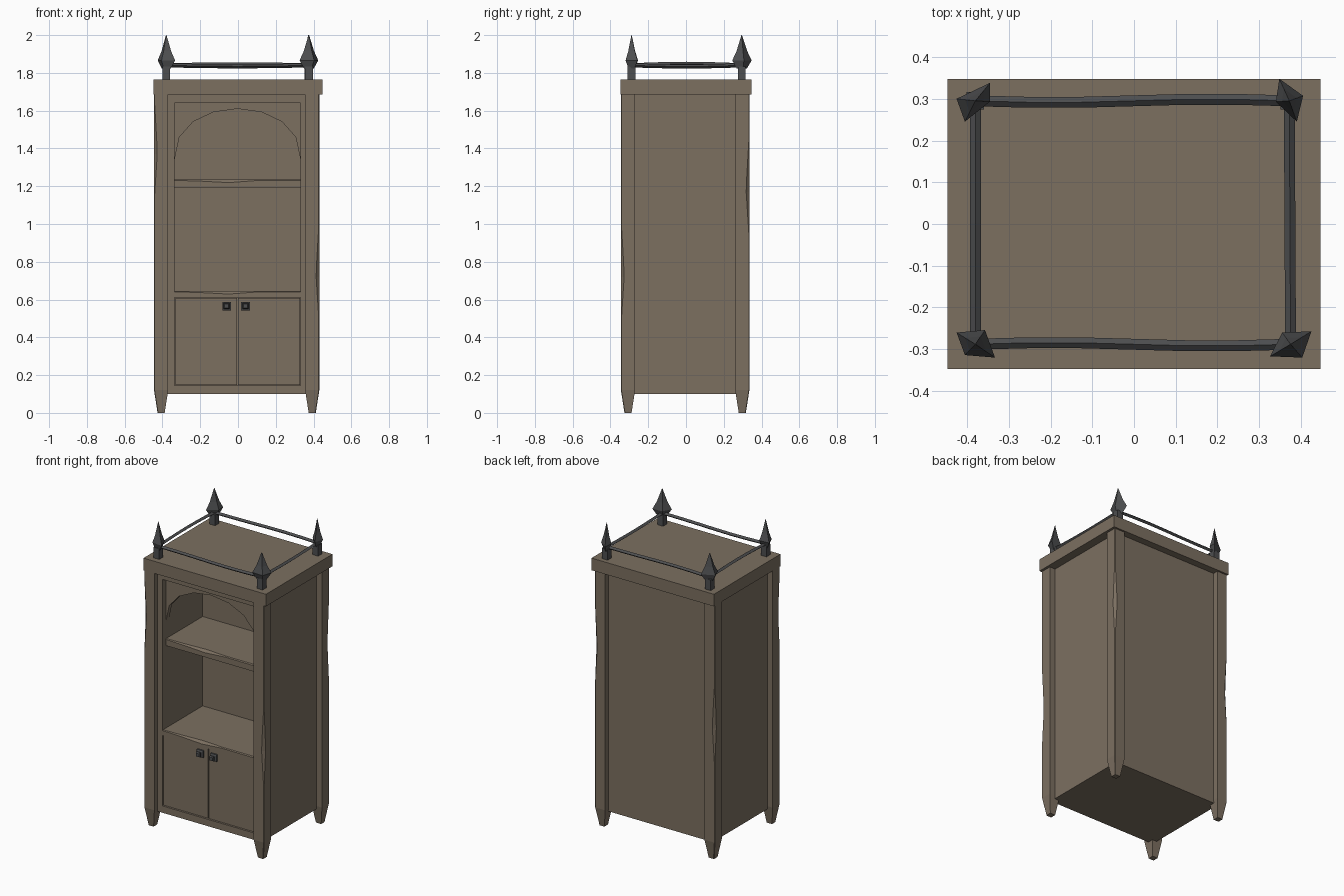
import bpy, bmesh, math
from mathutils import Vector

if "Cube" in bpy.data.objects:
    bpy.data.objects.remove(bpy.data.objects["Cube"])


def material(name, rgb):
    m = bpy.data.materials.new(name)
    m.diffuse_color = (*rgb, 1)
    m.use_nodes = True
    m.node_tree.nodes["Principled BSDF"].inputs["Base Color"].default_value = m.diffuse_color
    return m


WOOD = material("wood", (0.2, 0.16, 0.118))
IRON = material("iron", (0.075, 0.077, 0.08))


def finish(name, bm, mat):
    bmesh.ops.recalc_face_normals(bm, faces=bm.faces)
    me = bpy.data.meshes.new(name)
    bm.to_mesh(me)
    bm.free()
    me.materials.append(mat)
    ob = bpy.data.objects.new(name, me)
    bpy.context.collection.objects.link(ob)
    return ob


def box(name, x, y, z, mat=WOOD):
    bm = bmesh.new()
    bmesh.ops.create_cube(bm, size=1)
    for v in bm.verts:
        v.co = [(a[0] + a[1]) / 2 + c * (a[1] - a[0]) for a, c in zip((x, y, z), v.co)]
    return finish(name, bm, mat)


def loft(name, rings, mat):
    """Skin a list of equally sized point rings and cap both ends."""
    bm = bmesh.new()
    loops = [[bm.verts.new(p) for p in r] for r in rings]
    n = len(loops[0])
    for a, b in zip(loops, loops[1:]):
        for i in range(n):
            j = (i + 1) % n
            bm.faces.new((a[i], a[j], b[j], b[i]))
    bm.faces.new(loops[0])
    bm.faces.new(loops[-1])
    return finish(name, bm, mat)


# Cabinet carcass
box("top_slab", (-0.447, 0.447), (-0.347, 0.347), (1.685, 1.765))
box("left_side", (-0.405, -0.335), (-0.31, 0.30), (0.1, 1.69))
box("right_side", (0.33, 0.39), (-0.31, 0.30), (0.1, 1.69))
box("back_block", (-0.336, 0.331), (0.11, 0.30), (0.1, 1.69))
box("base_rail", (-0.336, 0.331), (-0.31, 0.12), (0.1, 0.145))
box("top_rail", (-0.336, 0.331), (-0.31, 0.12), (1.64, 1.69))
box("cupboard_interior", (-0.336, 0.331), (-0.285, 0.12), (0.14, 0.61))

# Doors with knobs
for side, x0, x1, kx in (("left", -0.332, -0.006, -0.06), ("right", 0.0, 0.327, 0.04)):
    box(side + "_door", (x0, x1), (-0.302, -0.28), (0.148, 0.608))
    rings = [[(kx + r * a, y, 0.565 + r * b) for a, b in ((-1, -1), (1, -1), (1, 1), (-1, 1))]
             for y, r in ((-0.30, 0.023), (-0.312, 0.023), (-0.316, 0.011),
                          (-0.324, 0.011), (-0.328, 0.016), (-0.338, 0.011))]
    loft(side + "_knob", rings, IRON)

# Shelves with a slightly worn front edge
for name, z0, z1, front in (("lower_shelf", 0.61, 0.645, -0.307), ("upper_shelf", 1.19, 1.235, -0.275)):
    rings = []
    for x, w in ((-0.336, 0.004), (-0.2, 0.008), (-0.05, 0.016), (0.1, 0.005), (0.331, 0.006)):
        rings.append([(x, 0.12, z0), (x, 0.12, z1), (x, front + w, z1), (x, front, z1 - w), (x, front, z0)])
    loft(name, rings, WOOD)

# Arched panel at the head of the opening
bm = bmesh.new()
columns = []
for i in range(9):
    t = math.pi * i / 8
    x = -0.0025 - 0.3335 * math.cos(t)
    z = 1.34 + 0.27 * math.sin(t) ** 0.85
    columns.append([bm.verts.new(p) for p in
                    ((x, -0.275, z), (x, -0.275, 1.645), (x, -0.245, 1.645), (x, -0.245, z))])
for a, b in zip(columns, columns[1:]):
    for i in range(4):
        j = (i + 1) % 4
        bm.faces.new((a[i], a[j], b[j], b[i]))
bm.faces.new(columns[0])
bm.faces.new(columns[-1])
finish("arch_panel", bm, WOOD)

# Corner posts with tapered feet and a chipped outer edge
H = 0.0375
for name, cx, cy, sx, sy, chip in (("front_left_post", -0.407, -0.307, -1, -1, 1.4),
                                   ("front_right_post", 0.393, -0.307, 1, -1, 0.75),
                                   ("back_left_post", -0.407, 0.298, -1, 1, 0.9),
                                   ("back_right_post", 0.393, 0.298, 1, 1, 1.2)):
    rings = []
    for z, s, c in ((0, 0.5, 0.003), (0.12, 1, 0.003), (chip - 0.25, 1, 0.003),
                    (chip - 0.03, 1, 0.017), (chip + 0.05, 1, 0.014),
                    (chip + 0.24, 1, 0.003), (1.687, 1, 0.003)):
        h = H * s
        rings.append([(cx + sx * a, cy + sy * b, z) for a, b in
                      ((-h, -h), (h, -h), (h, h - c), (h - c, h), (-h, h))])
    loft(name, rings, WOOD)

# Iron finials: square stem, skewed spear head
finials = {
    "back_left": ((-0.38, 0.295), ((-0.345, 0.338), (-0.425, 0.30), (-0.405, 0.245), (-0.345, 0.293))),
    "back_right": ((0.372, 0.295), ((0.405, 0.307), (0.348, 0.348), (0.34, 0.293), (0.39, 0.245))),
    "front_left": ((-0.38, -0.288), ((-0.357, -0.254), (-0.425, -0.26), (-0.405, -0.314), (-0.333, -0.32))),
    "front_right": ((0.375, -0.288), ((0.425, -0.257), (0.355, -0.26), (0.326, -0.317), (0.403, -0.32))),
}
for name, (c, quad) in finials.items():
    box(name + "_stem", (c[0] - 0.021, c[0] + 0.021), (c[1] - 0.021, c[1] + 0.021), (1.76, 1.835), IRON)
    rings = [[(c[0] + (p[0] - c[0]) * s, c[1] + (p[1] - c[1]) * s, z) for p in quad]
             for z, s in ((1.822, 0.5), (1.866, 1), (1.915, 0.55), (2.0, 0.03))]
    loft(name + "_finial", rings, IRON)


# Gallery rails, slightly bent
def rail(name, a, b, sag, sway):
    a, b = Vector((*a, 1.84)), Vector((*b, 1.84))
    d = (b - a).normalized()
    side, up = Vector((-d.y, d.x, 0)), Vector((0, 0, 1))
    rings = []
    for i in range(7):
        t = i / 6
        p = a.lerp(b, t) + up * sag * math.sin(math.pi * t) + side * sway * math.sin(2 * math.pi * t)
        rings.append([p + side * 0.013, p + up * 0.011, p - side * 0.013, p - up * 0.011])
    loft(name, rings, IRON)


C = {k: v[0] for k, v in finials.items()}
rail("front_rail", C["front_left"], C["front_right"], -0.005, 0.004)
rail("back_rail", C["back_left"], C["back_right"], 0.005, -0.004)
rail("left_rail", C["front_left"], C["back_left"], 0.008, 0)
rail("right_rail", C["front_right"], C["back_right"], -0.006, 0)
